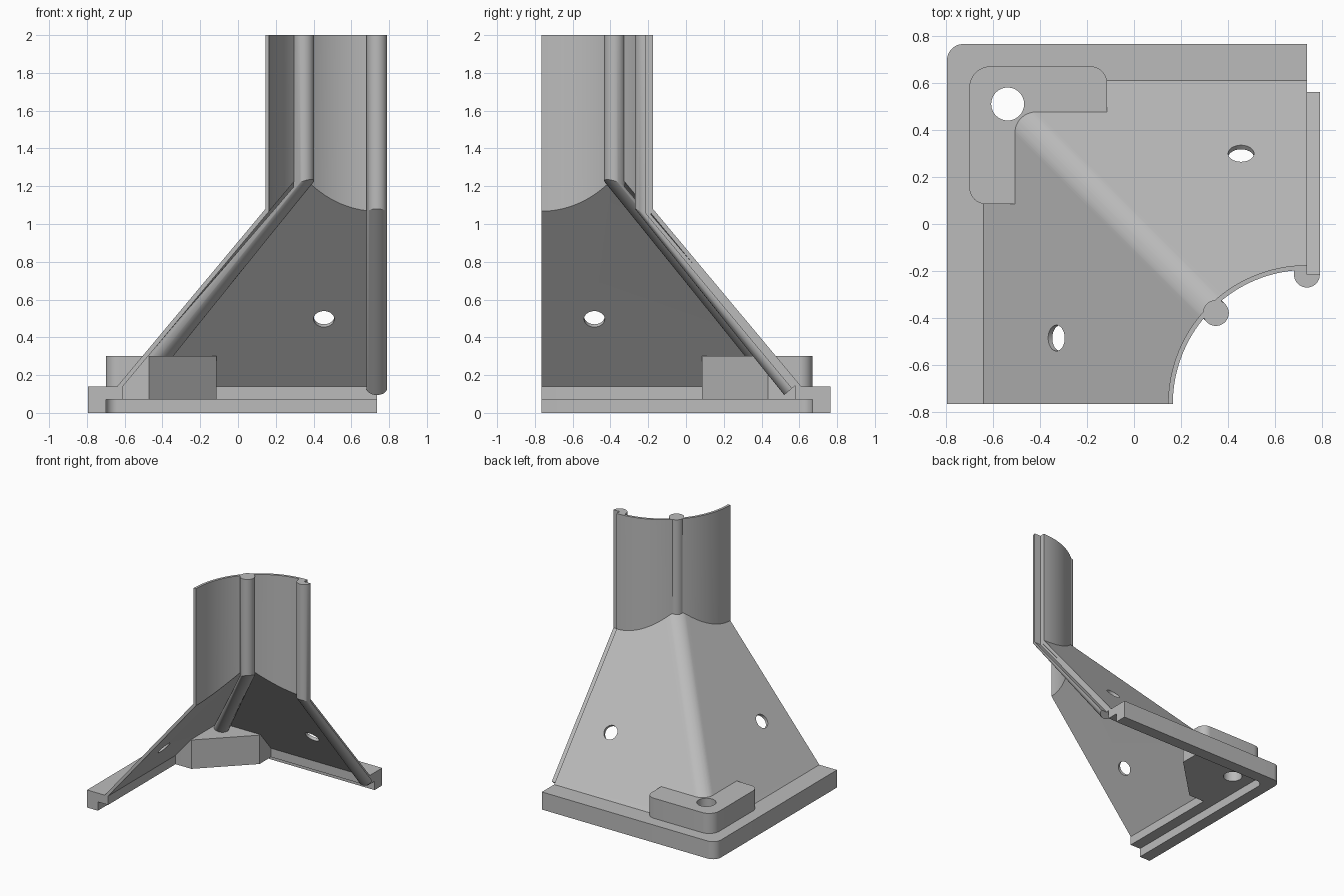
import bpy, bmesh, math
from mathutils import Vector

if "Cube" in bpy.data.objects:
    bpy.data.objects.remove(bpy.data.objects["Cube"])

grey = bpy.data.materials.new("plain grey")
grey.use_nodes = True
COLOUR = (0.5, 0.5, 0.5, 1)
grey.diffuse_color = COLOUR
grey.node_tree.nodes["Principled BSDF"].inputs["Base Color"].default_value = COLOUR

# The part is one quarter of a square-to-round adapter. u and v run from
# the adapter's axis out towards the left and back walls.
AXIS = Vector((0.735, -0.765, 0))
SLOPE = 1.197           # rise of the walls per unit inwards
FOOT, THICK = 1.375, 0.03
FLANGE_TOP = 0.14
APEX = 1.427
APEX_S = FOOT - (APEX - FLANGE_TOP) / SLOPE
RIB = 0.055


def place(u, v, z):
    return AXIS + Vector((-u, v, z))


def rounded(points, radii, n=12):
    """Open or closed outline whose right-angled corners are rounded."""
    out = []
    for i, (p, r) in enumerate(zip(points, radii)):
        p = Vector(p)
        if not r:
            out.append(p)
            continue
        a = (Vector(points[i - 1]) - p).normalized()
        b = (Vector(points[(i + 1) % len(points)]) - p).normalized()
        for k in range(n + 1):
            t = k / n * math.pi / 2
            out.append(p + r * (a * (1 - math.sin(t)) + b * (1 - math.cos(t))))
    return out


def loft(name, rows, closed_profile=False):
    """Skin rows of points. Rows are either closed rings with end caps, or
    open paths that together form a closed profile."""
    bm = bmesh.new()
    grid = [[bm.verts.new(p) for p in row] for row in rows]
    n, m = len(grid), len(grid[0])
    for i in range(n if closed_profile else n - 1):
        for j in range(m - 1 if closed_profile else m):
            i2, j2 = (i + 1) % n, (j + 1) % m
            bm.faces.new((grid[i][j], grid[i][j2], grid[i2][j2], grid[i2][j]))
    if closed_profile:
        caps = [[row[0] for row in grid], [row[-1] for row in grid]]
    else:
        caps = [grid[0], grid[-1]]
    for cap in caps:
        bm.faces.new(cap)
    bmesh.ops.remove_doubles(bm, verts=bm.verts, dist=1e-5)
    bmesh.ops.recalc_face_normals(bm, faces=bm.faces)
    mesh = bpy.data.meshes.new(name)
    bm.to_mesh(mesh)
    bm.free()
    ob = bpy.data.objects.new(name, mesh)
    bpy.context.collection.objects.link(ob)
    mesh.materials.append(grey)
    return ob


def frame(name, rows, n=12):
    """Sweep a profile of (size, corner radius, height) round the corner."""
    return loft(name, [[place(p.x, p.y, z) for p in
                        rounded([(s, 0), (s, s), (0, s)], [0, r, 0], n)]
                       for s, r, z in rows], True)


def prism(name, outline, z0, z1):
    return loft(name, [[place(p[0], p[1], z) for p in outline] for z in (z0, z1)])


def rod(name, centre, direction, radius, length, n=48):
    """Cylinder centred on a point and aligned with a direction."""
    turn = Vector(direction).to_track_quat('Z', 'Y')
    return loft(name, [[centre + turn @ Vector((radius * math.cos(k * math.tau / n),
                                                radius * math.sin(k * math.tau / n), h))
                        for k in range(n)] for h in (-length / 2, length / 2)])


def activate(ob):
    bpy.ops.object.select_all(action='DESELECT')
    ob.select_set(True)
    bpy.context.view_layer.objects.active = ob


def cut(ob, cutter):
    mod = ob.modifiers.new("cut", 'BOOLEAN')
    mod.operation, mod.solver, mod.object = 'DIFFERENCE', 'EXACT', cutter
    activate(ob)
    bpy.ops.object.modifier_apply(modifier=mod.name)


def rib(name, profile, out, start, bend_z, end_z, slope):
    """Rib running down the tube, then mitred to follow the wall."""
    out = Vector(out).normalized()
    side = Vector((out.y, -out.x, 0))
    up = Vector((0, 0, 1))
    lean = math.atan(1 / slope)
    reach = start + (bend_z - end_z) / slope
    stations = [(start, 2, out), (start, bend_z, out - up * math.tan(lean / 2)),
                (reach, end_z, out * math.cos(lean) + up * math.sin(lean))]
    return loft(name, [[AXIS + out * d + up * z + side * a + e * b for a, b in profile]
                       for d, z, e in stations])


# Flange with a stepped underside
flange = frame("flange", [(1.53, 0.07, 0), (1.53, 0.07, FLANGE_TOP),
                          (FOOT - THICK, 0.05, FLANGE_TOP), (FOOT - THICK, 0.05, 0.07),
                          (1.435, 0.06, 0.07), (1.435, 0.06, 0)])

# Sloping walls with a rounded ridge
walls = frame("sloping_walls", [(FOOT, 0.09, FLANGE_TOP), (APEX_S, 0.09, APEX),
                                (APEX_S - THICK, 0.07, APEX),
                                (FOOT - THICK, 0.07, FLANGE_TOP)])

# Quarter tube
tube = frame("quarter_tube", [(0.59, 0.59, 1.0), (0.59, 0.59, 2),
                              (0.57, 0.57, 2), (0.57, 0.57, 1.0)], 32)

# Corner block, chamfered on the inside
block = prism("corner_block",
              rounded([(1.205, 0.85), (1.435, 0.85), (1.435, 1.435),
                       (0.85, 1.435), (0.85, 1.2)],
                      [0, 0.07, 0.09, 0.07, 0]), 0.07, 0.3)

# Ribs inside the ridge and along the open edge
circle = [(RIB * math.cos(k * math.tau / 32), RIB * math.sin(k * math.tau / 32))
          for k in range(32)]
ridge_rib = rib("ridge_rib", circle, (-1, 1, 0), 0.547, 1.21, 0.25,
                SLOPE / math.sqrt(2))
half = [(RIB * math.cos(k * math.pi / 16), -RIB * math.sin(k * math.pi / 16))
        for k in range(17)]
tongue = half + [(-RIB, 0.03), (0, 0.03), (0, 0)]
edge_rib = rib("edge_rib", tongue, (0, 1, 0), 0.55, 1.06, 0.13, SLOPE)

# Trim walls and tube where they meet
bore = rod("bore_cutter", place(0, 0, 1.5), (0, 0, 1), 0.58, 1.2, 128)
cut(walls, bore)


def core_ring(s, z):
    outline = rounded([(s, -0.1), (s, s), (-0.1, s), (-0.1, -0.1)], [0, 0.07, 0, 0])
    return [place(p.x, p.y, z) for p in outline]


core = loft("core_cutter", [core_ring(FOOT - THICK, FLANGE_TOP),
                            core_ring(APEX_S - THICK, APEX)])
cut(tube, core)

# Screw holes square to the walls, and the upright bolt hole
cutters = [bore, core]
for u, v, axis in ((1.063, 0.28, (-SLOPE, 0, 1)), (0.28, 1.063, (0, SLOPE, 1))):
    hole = rod("screw_hole_cutter", place(u, v, 0.51), axis, RIB, 0.3)
    cut(walls, hole)
    cutters.append(hole)
bolt = rod("bolt_hole_cutter", place(1.272, 1.275, 0.2), (0, 0, 1), 0.07, 0.6)
for part in (walls, block):
    cut(part, bolt)
cutters.append(bolt)
for c in cutters:
    bpy.data.objects.remove(c)

for part in (flange, walls, tube, block, ridge_rib, edge_rib):
    activate(part)
    bpy.ops.object.shade_smooth_by_angle(angle=math.radians(25))
